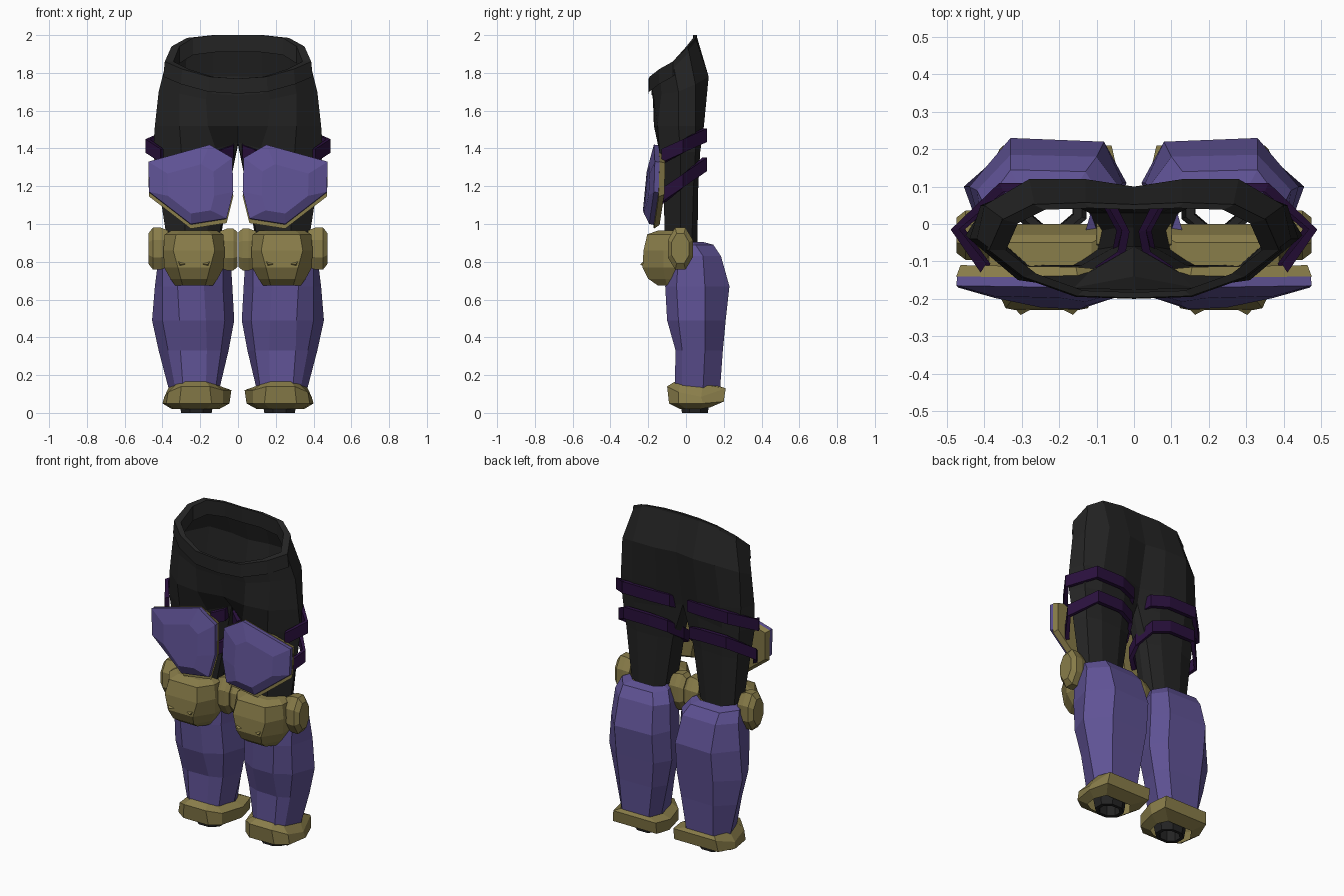
import bpy, bmesh, math


def material(name, rgb):
    m = bpy.data.materials.new(name)
    m.diffuse_color = (*rgb, 1)
    return m


BLACK = material("black cloth", (0.017, 0.017, 0.017))
PURPLE = material("purple armour", (0.115, 0.085, 0.30))
GOLD = material("dull gold", (0.25, 0.205, 0.068))
STRAP = material("dark purple strap", (0.022, 0.005, 0.045))


def finish(bm, name, mats):
    """Make the object and mirror it to the other leg."""
    bmesh.ops.recalc_face_normals(bm, faces=bm.faces)
    me = bpy.data.meshes.new(name)
    bm.to_mesh(me)
    bm.free()
    for m in mats:
        me.materials.append(m)
    ob = bpy.data.objects.new(name, me)
    bpy.context.collection.objects.link(ob)
    mod = ob.modifiers.new("mirror", 'MIRROR')
    mod.use_axis[0] = True
    mod.merge_threshold = 0.0005
    return ob


def skin(bm, rings, closed=True, cap_start=False, cap_end=False, bands=None):
    """Join successive point rings with faces; bands gives a material per step."""
    vs = [[bm.verts.new(p) for p in r] for r in rings]
    n = len(rings[0])
    for k, (a, b) in enumerate(zip(vs, vs[1:])):
        for i in range(n if closed else n - 1):
            j = (i + 1) % n
            f = bm.faces.new((a[i], a[j], b[j], b[i]))
            f.material_index = bands[k] if bands else 0
    if cap_start:
        bm.faces.new(vs[0]).material_index = bands[0] if bands else 0
    if cap_end:
        bm.faces.new(vs[-1]).material_index = bands[-1] if bands else 0


def loft(name, rings, mats, **kw):
    bm = bmesh.new()
    skin(bm, rings, **kw)
    return finish(bm, name, mats)


def flat(z, pts):
    return [(x, y, z) for x, y in pts]


# Trousers: half torso from front centre round to back centre
waist = [(0, -.195, 1.77), (.15, -.19, 1.78), (.29, -.14, 1.82), (.38, -.07, 1.86),
         (.345, .01, 1.94), (.265, .05, 1.985), (.13, .055, 2.0), (0, .05, 2.0)]
hip = [(0, -.175, 1.66), (.17, -.17, 1.66), (.31, -.13, 1.69), (.42, -.04, 1.70),
       (.40, .05, 1.74), (.28, .12, 1.78), (.13, .12, 1.78), (0, .10, 1.78)]
seat = flat(1.52, [(0, -.14), (.16, -.17), (.31, -.15), (.44, -.04),
                   (.41, .05), (.30, .095), (.14, .09), (0, .05)])
crotch = [(0, -.06, 1.43), (.12, -.13, 1.40), (.30, -.14, 1.38), (.45, -.03, 1.38),
          (.40, .05, 1.38), (.30, .075, 1.38), (.13, .07, 1.40), (0, .03, 1.43)]
legs = [crotch + [(0, -.01, 1.42)],
        flat(1.2, [(.05, -.06), (.14, -.11), (.28, -.12), (.42, -.03), (.38, .04),
                   (.29, .065), (.15, .06), (.07, .03), (.045, -.01)]),
        flat(.88, [(.11, -.07), (.17, -.11), (.28, -.11), (.37, -.03), (.35, .03),
                   (.28, .06), (.18, .06), (.12, .03), (.10, -.02)])]
bm = bmesh.new()
skin(bm, [waist, hip, seat, crotch], closed=False)
skin(bm, legs)
bmesh.ops.remove_doubles(bm, verts=bm.verts, dist=0.0005)
finish(bm, "trousers", [BLACK])


# Waistband: thick rim that follows the waist opening
def rim(s, dy, dz):
    return [(x * s, (y + .07) * s - .07 + dy, z + dz) for x, y, z in waist]


loft("waistband", [rim(1.04, 0, -.08), rim(1.02, 0, 0), rim(.90, 0, 0), rim(.90, 0, -.09)],
     [BLACK], closed=False)

# Shin armour
shin = [flat(.905, [(.20, -.06), (.28, -.06), (.34, -.02), (.36, .03),
                    (.30, .09), (.16, .09), (.11, .05), (.13, -.02)]),
        flat(.89, [(.18, -.08), (.30, -.08), (.37, -.03), (.40, .05),
                   (.33, .145), (.13, .14), (.08, .06), (.10, -.03)]),
        flat(.83, [(.17, -.10), (.32, -.10), (.40, -.04), (.42, .09),
                   (.33, .185), (.10, .18), (.04, .10), (.08, -.04)]),
        flat(.67, [(.18, -.11), (.32, -.11), (.40, -.05), (.44, .10),
                   (.33, .23), (.08, .22), (.03, .11), (.08, -.05)]),
        flat(.49, [(.17, -.10), (.31, -.10), (.40, -.04), (.455, .10),
                   (.33, .21), (.08, .205), (.02, .11), (.07, -.04)]),
        flat(.33, [(.165, -.05), (.305, -.055), (.37, -.02), (.42, .10),
                   (.32, .195), (.10, .19), (.05, .11), (.09, -.02)]),
        flat(.12, [(.17, -.06), (.29, -.06), (.33, -.02), (.365, .09),
                   (.31, .18), (.13, .18), (.10, .10), (.12, -.02)])]
loft("shin_armour", shin, [PURPLE])

# Ankle cuff
cuff = [[(.17, -.06, .165), (.28, -.06, .165), (.33, -.03, .15), (.36, .09, .15),
         (.32, .18, .14), (.12, .18, .14), (.09, .10, .14), (.12, -.03, .15)],
        [(.15, -.10, .14), (.30, -.10, .14), (.37, -.04, .11), (.39, .08, .085),
         (.35, .21, .13), (.06, .21, .13), (.035, .10, .12), (.08, -.04, .12)],
        [(.14, -.09, .05), (.31, -.09, .05), (.38, -.04, .05), (.40, .09, .05),
         (.36, .20, .06), (.06, .20, .06), (.045, .10, .05), (.08, -.04, .05)],
        [(.17, -.03, .02), (.29, -.03, .02), (.34, 0, .02), (.35, .07, .02),
         (.31, .13, .03), (.14, .13, .03), (.10, .08, .02), (.12, 0, .02)]]
loft("ankle_cuff", cuff, [GOLD])


# Ankle stub: short hollow sleeve below the cuff
def oval(r, z):
    return [(.22 + .092 * r * math.cos(a), .047 + .078 * r * math.sin(a), z)
            for a in [math.pi / 4 * (i + .5) for i in range(8)]]


loft("ankle_stub", [oval(1.1, .2), oval(1.05, .05), oval(.95, 0), oval(.7, 0), oval(.65, .2)],
     [BLACK])

# Knee guard: z, half width, front half width, back y, side y, front y
XC = .233
guard = [(.965, .12, .07, -.05, -.10, -.15), (.945, .155, .095, -.03, -.12, -.205),
         (.86, .162, .11, 0, -.12, -.225), (.77, .158, .085, 0, -.12, -.23),
         (.71, .125, .07, -.04, -.11, -.20), (.675, .10, .06, -.07, -.10, -.15)]
loft("knee_guard",
     [flat(z, [(XC - w, b), (XC - w, s), (XC - f, y), (XC + f, y), (XC + w, s), (XC + w, b)])
      for z, w, f, b, s, y in guard], [GOLD], cap_start=True, cap_end=True)

# Slanted brow studs on the knee guard
for side, label in ((-1, "inner"), (1, "outer")):
    base = [(XC + side * dx, y, z) for dx, y, z in
            ((.03, -.222, .79), (.11, -.20, .83), (.085, -.20, .765))]
    tip = [(XC + side * .07, -.243, .785)] * 3
    bm = bmesh.new()
    skin(bm, [base, tip])
    bmesh.ops.remove_doubles(bm, verts=bm.verts, dist=0.0005)
    finish(bm, label + "_brow_stud", [GOLD])


# Knee hinge discs on each side of the knee
def disc(x, r, zc):
    return [(x, -.03 + .068 * r * math.cos(a), zc + .115 * r * math.sin(a))
            for a in [math.pi / 4 * (i + .5) for i in range(8)]]


loft("outer_knee_disc", [disc(.37, .9, .87), disc(.41, 1.05, .87), disc(.45, 1.05, .87),
                         disc(.475, .75, .87)], [GOLD], cap_start=True, cap_end=True)
loft("inner_knee_disc", [disc(.10, .9, .865), disc(.055, 1.05, .865), disc(.025, 1.05, .865),
                         disc(.002, .85, .865)], [GOLD], cap_start=True, cap_end=True)

# Thigh plate: domed purple front on a gold backing
plate = [(.475, -.165, 1.33), (.15, -.17, 1.42), (.03, -.18, 1.35), (.025, -.19, 1.17),
         (.06, -.20, 1.03), (.25, -.195, 1.00), (.47, -.17, 1.17)]


def plate_ring(s, dy, drop):
    return [(.25 + (x - .25) * s, y + dy, 1.19 + (z - 1.19) * s - (drop if z < 1.2 else 0))
            for x, y, z in plate]


loft("thigh_plate", [plate_ring(.55, -.028, .03), plate_ring(1, 0, 0), plate_ring(.99, .025, .005),
                     plate_ring(1, .025, .025), plate_ring(.95, .055, .015)],
     [PURPLE, GOLD], cap_start=True, cap_end=True, bands=[0, 0, 1, 1])

# Thigh straps: tilted ribbons open at the front, behind the plate
path = [(.09, -.14), (.025, -.09), (.012, -.02), (.06, .075), (.17, .11),
        (.36, .11), (.49, -.015), (.41, -.13)]


def strap(name, zc, slope, sx):
    rings = []
    for x, y in path:
        x = .24 + (x - .24) * sx
        xi, yi = x + (.24 - x) * .09, y - (y + .01) * .2
        z = zc + slope * y
        rings.append([(x, y, z - .036), (x, y, z + .036), (xi, yi, z + .036), (xi, yi, z - .036)])
    loft(name, rings, [STRAP], cap_start=True, cap_end=True)


strap("upper_strap", 1.42, .45, 1.0)
strap("lower_strap", 1.24, .68, .93)
